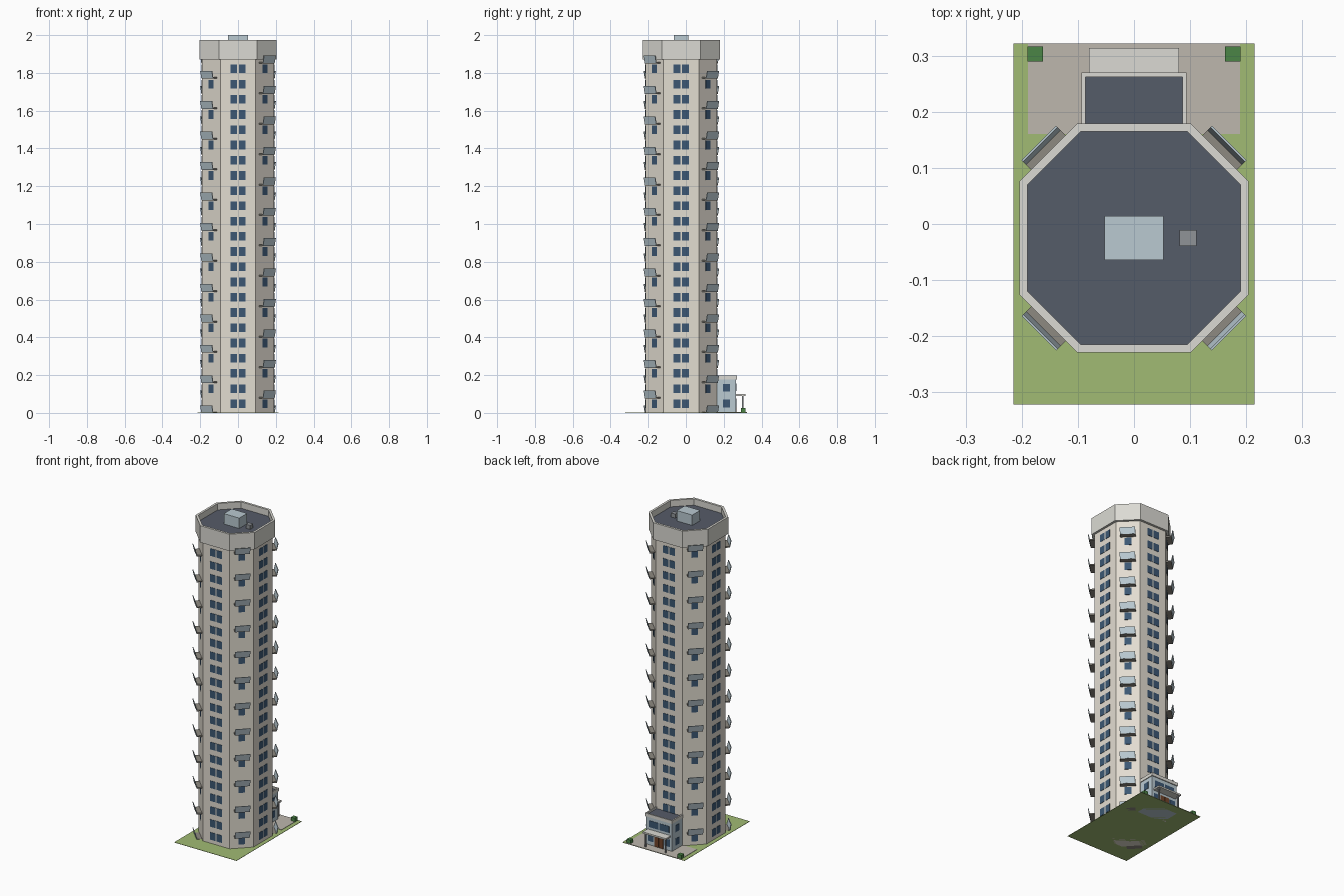
import bpy, bmesh
from math import radians
from mathutils import Matrix, Vector

if "Cube" in bpy.data.objects:
    bpy.data.objects.remove(bpy.data.objects["Cube"])

CY = -0.025          # tower centre in y
STEP = 0.0806        # storey height


def material(name, rgb):
    m = bpy.data.materials.new(name)
    m.diffuse_color = [(c / 255) ** 2.2 for c in rgb] + [1]
    m.use_nodes = True
    m.node_tree.nodes["Principled BSDF"].inputs["Base Color"].default_value = m.diffuse_color
    return m


CREAM = material("cream_wall", (226, 220, 208))
TRIM = material("pale_trim", (218, 217, 210))
DARK = material("dark_roof", (86, 92, 104))
GLASS = material("window_glass", (62, 88, 115))
BLUE = material("pale_blue", (184, 200, 208))
GRASS = material("grass", (160, 186, 115))
PAVE = material("paving", (188, 182, 172))
SHRUB = material("shrub_green", (76, 132, 72))
BROWN = material("door_brown", (112, 70, 45))
SLAB = material("balcony_slab", (140, 136, 128))
GREY = material("vent_grey", (142, 146, 150))


def finish(bm, name, mat):
    bmesh.ops.recalc_face_normals(bm, faces=bm.faces)
    me = bpy.data.meshes.new(name)
    bm.to_mesh(me)
    bm.free()
    ob = bpy.data.objects.new(name, me)
    me.materials.append(mat)
    bpy.context.collection.objects.link(ob)
    return ob


def add_box(bm, x0, x1, y0, y1, z0, z1, mtx=Matrix(), lean=0):
    """Box by limits; lean shifts the top edge in y."""
    vs = bmesh.ops.create_cube(bm, size=1)["verts"]
    for v in vs:
        p = v.co + Vector((.5, .5, .5))
        top = p.z > .5
        q = Vector((x0 + p.x * (x1 - x0), y0 + p.y * (y1 - y0), z0 + p.z * (z1 - z0)))
        if top:
            q.y += lean
        v.co = mtx @ q


def boxes(name, mat, *limits):
    bm = bmesh.new()
    for b in limits:
        add_box(bm, *b)
    return finish(bm, name, mat)


def octagon(h, c):
    """Chamfered square: half size h, half edge length c."""
    return [(c, -h), (h, -c), (h, c), (c, h), (-c, h), (-h, c), (-h, -c), (-c, -h)]


def loft(name, mat, rings, caps=True, closed=False):
    """Join octagon rings (h, c, z) with quads."""
    bm = bmesh.new()
    loops = [[bm.verts.new((x, y + CY, z)) for x, y in octagon(h, c)] for h, c, z in rings]
    pairs = list(zip(loops, loops[1:]))
    if closed:
        pairs.append((loops[-1], loops[0]))
    for a, b in pairs:
        for i in range(8):
            j = (i + 1) % 8
            bm.faces.new((a[i], a[j], b[j], b[i]))
    if caps:
        bm.faces.new(loops[0])
        bm.faces.new(loops[-1])
    return finish(bm, name, mat)


def side(angle):
    """Frame whose local -y points out of a tower face."""
    return Matrix.Translation((0, CY, 0)) @ Matrix.Rotation(radians(angle), 4, 'Z')


# Site
boxes("lawn", GRASS, (-.215, .215, -.322, .322, 0, .002))
boxes("paved_forecourt", PAVE, (-.189, .189, .16, .322, .001, .004))
boxes("shrubs", SHRUB, *[(s * .176 - .0135, s * .176 + .0135, .29, .316, .003, .026) for s in (-1, 1)])

# Tower shaft, parapet ring and roof
loft("tower_shaft", CREAM, [(.19, .093, 0), (.19, .093, 1.90)])
loft("roof_parapet", TRIM, [(.204, .101, 1.87), (.204, .101, 1.975), (.19, .095, 1.975), (.19, .095, 1.87)],
     caps=False, closed=True)
loft("roof_deck", DARK, [(.191, .0955, 1.89), (.191, .0955, 1.935)])
boxes("roof_penthouse", BLUE, (-.053, .053, -.064, .014, 1.93, 2.0))
boxes("roof_vent", GREY, (.081, .111, -.039, -.011, 1.93, 1.96))

# Windows in pairs on the straight faces, single on alternate storeys of the corners
bm = bmesh.new()
for a in (0, 90, 180, 270):
    for r in range(23):
        if a == 180 and r < 2:
            continue
        z = .048 + STEP * r
        for x in (-.0225, .0225):
            add_box(bm, x - .0185, x + .0185, -.192, -.186, z - .023, z + .023, side(a))
for a in (45, 135, 225, 315):
    for r in range(0 if a in (45, 225) else 1, 23, 2):
        z = .048 + STEP * r
        add_box(bm, -.0185, .0185, -.2021, -.196, z - .023, z + .023, side(a))
finish(bm, "tower_windows", GLASS)

# Staggered corner balconies: floor slab and outward-leaning panel
slabs, rails = bmesh.new(), bmesh.new()
for a in (45, 135, 225, 315):
    for k in range(12):
        z = STEP * (2 * k + (1 if a in (45, 225) else 0))
        add_box(slabs, -.0435, .0435, -.23, -.196, max(z - .004, 0), z + .004, side(a))
        add_box(rails, -.0435, .0435, -.231, -.227, max(z - .002, .001), z + .038, side(a), lean=-.009)
finish(slabs, "balcony_slabs", SLAB)
finish(rails, "balcony_panels", BLUE)

# Entrance block with rimmed flat roof
boxes("entrance_block", BLUE, (-.09, .09, .14, .265, 0, .185))
boxes("entrance_roof", DARK, (-.087, .087, .14, .263, .18, .187))
boxes("entrance_roof_rim", TRIM,
      (-.094, -.086, .15, .27, .178, .198),
      (.086, .094, .15, .27, .178, .198),
      (-.086, .086, .262, .27, .178, .198))
win = [(s * .0905 - .0015, s * .0905 + .0015, .196, .233, z - .021, z + .021)
       for s in (-1, 1) for z in (.05, .133)]
win += [(-.07, -.004, .263, .267, .115, .156), (.004, .07, .263, .267, .115, .156)]
win += [(s * .057 - .019, s * .057 + .019, .263, .267, .028, .072) for s in (-1, 1)]
boxes("entrance_windows", GLASS, *win)
boxes("entrance_doors", BROWN, (-.03, -.001, .263, .268, .003, .075), (.001, .03, .263, .268, .003, .075))

# Canopy on two posts
boxes("entrance_canopy", TRIM, (-.08, .08, .26, .314, .09, .1))
boxes("canopy_posts", GREY, *[(s * .07 - .004, s * .07 + .004, .296, .304, .003, .091) for s in (-1, 1)])
